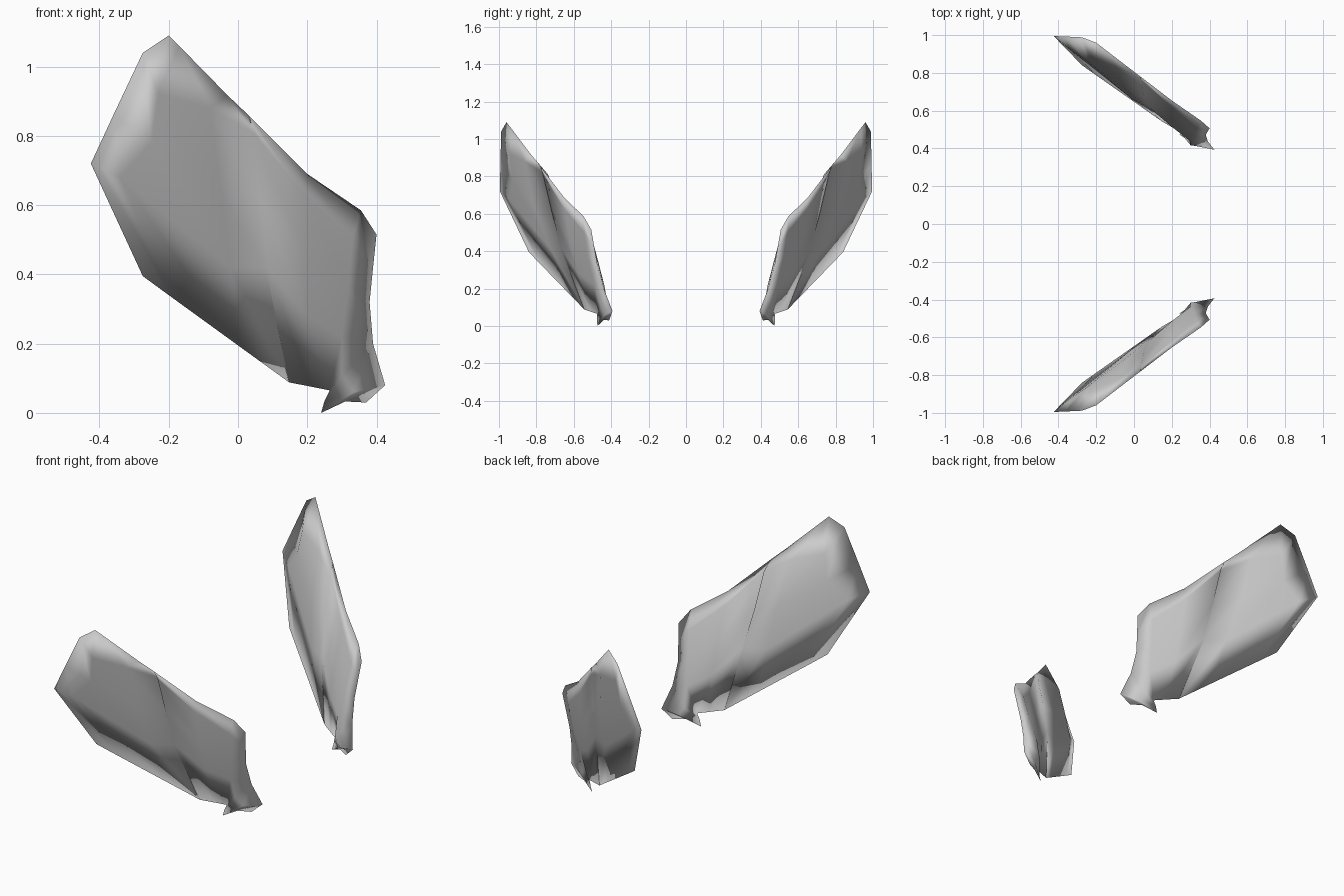
import bpy, bmesh, math

cube = bpy.data.objects.get("Cube")
if cube:
    bpy.data.objects.remove(cube, do_unlink=True)

grey = bpy.data.materials.new("plain_grey")
grey.use_nodes = True
grey.use_backface_culling = True
grey.diffuse_color = (0.6, 0.6, 0.6, 1)
grey.node_tree.nodes["Principled BSDF"].inputs["Base Color"].default_value = (0.6, 0.6, 0.6, 1)

# Each point is x, z, then the inner and outer offsets from the wing plane;
# rim points have no offsets, so both skins meet there.
# Blade ribs run from the upper rim to the lower rim, tip first
blade = [
    [(-.20, 1.09), (-.275, 1.04), (-.36, .86), (-.425, .72), (-.275, .395)],
    [(-.17, 1.06), (-.23, .92, .05, -.005), (-.25, .78, .05, -.01),
     (-.34, .68, .015, -.008), (-.20, .34)],
    [(-.03, .917), (-.08, .88, .03, -.015), (-.05, .64, .06, -.035),
     (-.02, .42, .04, -.02), (0, .195)],
    [(.03, .86), (.04, .81, .03, .015), (.055, .62, .04, 0),
     (.08, .42, .045, -.015), (.145, .09)],
    # step where the second panel overlaps the first
    [(.035, .855), (.045, .81, .012, 0), (.062, .62, .02, -.008),
     (.085, .42, .04, -.018), (.148, .088)],
    [(.20, .69), (.20, .62, .02, -.01), (.20, .45, .035, -.02),
     (.20, .28, .045, -.015), (.21, .076)],
    [(.355, .585), (.33, .50, .03, -.005), (.32, .37, .04, -.01),
     (.30, .22, .055, 0), (.265, .065)],
    [(.40, .515), (.39, .42), (.38, .32), (.39, .20), (.30, .11, .05, .01)],
]

# Short flared neck below the blade
neck = [
    [(.39, .20), (.30, .11, .05, .01), (.265, .065)],
    [(.425, .08), (.335, .06, .025, .005), (.25, .035)],
    [(.37, .03), (.31, .033), (.24, 0)],
]


def place(layer, x, z, *offsets):
    """Put a point on one skin of the slanted wing."""
    depth = offsets[layer] if offsets else 0
    return x, -0.602 + 0.535 * x - 0.23 * z + depth, z


def skin(bm, ribs, layer):
    rows = [[bm.verts.new(place(layer, *p)) for p in rib] for rib in ribs]
    for a, b in zip(rows, rows[1:]):
        for i in range(len(a) - 1):
            bm.faces.new((a[i], a[i + 1], b[i + 1], b[i]))


def make_wing(name, side):
    bm = bmesh.new()
    for layer in (0, 1):
        skin(bm, blade, layer)
        skin(bm, neck, layer)
    bmesh.ops.remove_doubles(bm, verts=bm.verts, dist=0.002)
    bmesh.ops.recalc_face_normals(bm, faces=bm.faces)
    # The mirrored wing keeps its winding, so it shows its hollow inside
    for v in bm.verts:
        v.co.y *= side
    mesh = bpy.data.meshes.new(name)
    bm.to_mesh(mesh)
    bm.free()
    mesh.materials.append(grey)
    wing = bpy.data.objects.new(name, mesh)
    bpy.context.collection.objects.link(wing)
    bpy.ops.object.select_all(action='DESELECT')
    wing.select_set(True)
    bpy.context.view_layer.objects.active = wing
    bpy.ops.object.shade_smooth_by_angle(angle=math.radians(180))


make_wing("front_wing", 1)
make_wing("back_wing", -1)
